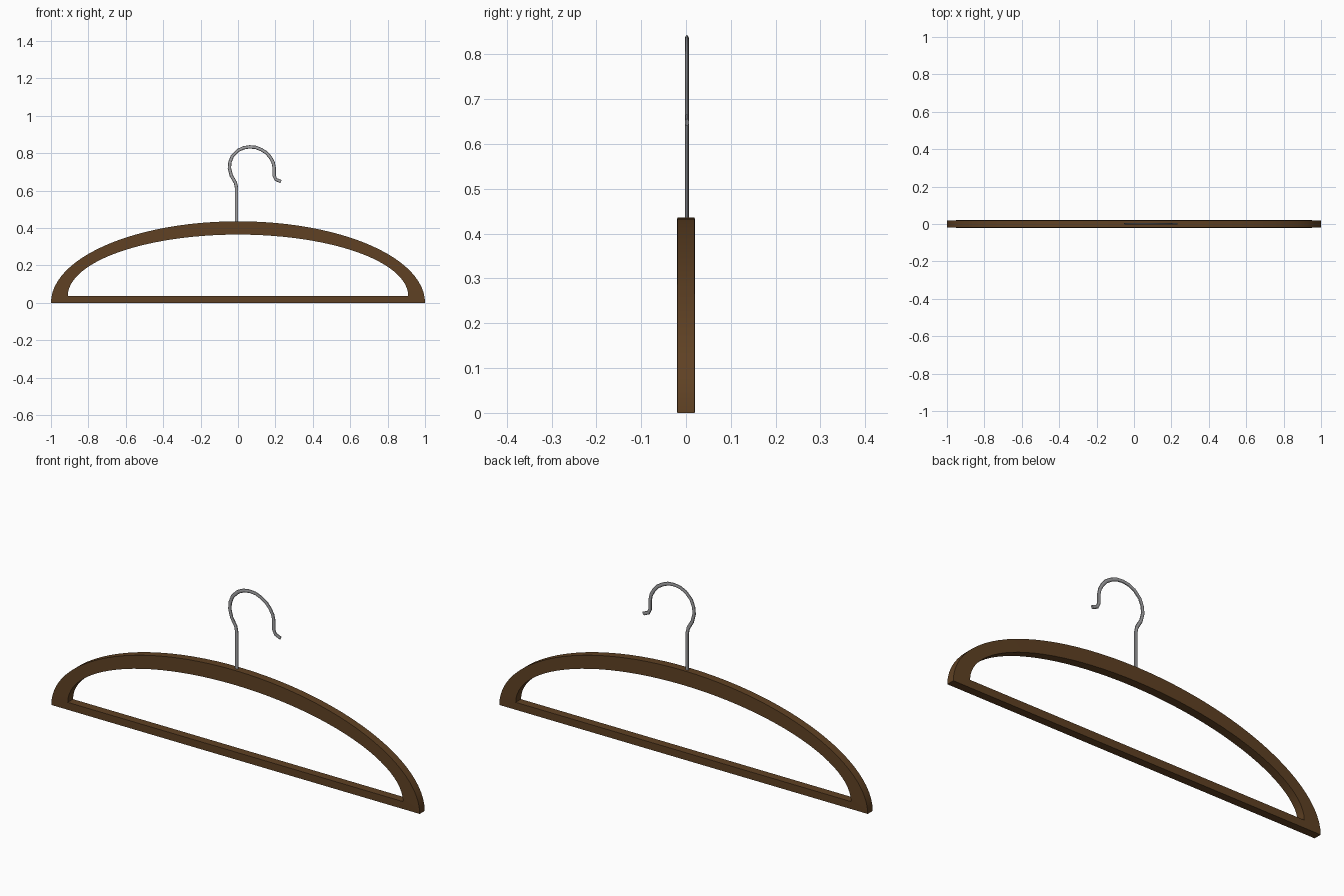
import bpy, bmesh, math
from mathutils import Vector

if "Cube" in bpy.data.objects:
    bpy.data.objects.remove(bpy.data.objects["Cube"])


def material(name, rgb):
    m = bpy.data.materials.new(name)
    m.diffuse_color = (*rgb, 1)
    m.use_nodes = True
    m.node_tree.nodes["Principled BSDF"].inputs["Base Color"].default_value = m.diffuse_color
    return m


def skin(name, rings, closed, mat):
    """Join equal-sized rings of points into a surface, capped when open."""
    bm = bmesh.new()
    vs = [[bm.verts.new(p) for p in ring] for ring in rings]
    n, k = len(vs), len(vs[0])
    for i in range(n if closed else n - 1):
        a, b = vs[i], vs[(i + 1) % n]
        for j in range(k):
            bm.faces.new((a[j], a[(j + 1) % k], b[(j + 1) % k], b[j]))
    if not closed:
        bm.faces.new(vs[0])
        bm.faces.new(vs[-1])
    bmesh.ops.recalc_face_normals(bm, faces=bm.faces[:])
    me = bpy.data.meshes.new(name)
    bm.to_mesh(me)
    bm.free()
    me.materials.append(mat)
    ob = bpy.data.objects.new(name, me)
    bpy.context.collection.objects.link(ob)
    bpy.ops.object.select_all(action='DESELECT')
    ob.select_set(True)
    bpy.context.view_layer.objects.active = ob
    bpy.ops.object.shade_smooth_by_angle(angle=math.radians(30))
    return ob


wood = material("dark_wood", (0.115, 0.053, 0.017))
steel = material("grey_steel", (0.36, 0.36, 0.37))

# Wooden frame: curved shoulder and straight trouser bar in one closed loop
SEG = 48
rings = []
for i in range(SEG + 1):
    t = math.pi * i / SEG
    c, s = math.cos(t), math.sin(t)
    outer = (c, 0.436 * s)
    inner = (0.91 * c, 0.037 + 0.328 * s)
    rings.append([(outer[0], -0.0195, outer[1]), (outer[0], 0.0195, outer[1]),
                  (inner[0], 0.0205, inner[1]), (inner[0], -0.0205, inner[1])])
skin("wooden_frame", rings, True, wood)

# Wire hook: flattened round wire swept along a path in the x-z plane
path = [(-0.008, 0.40), (-0.008, 0.615), (-0.014, 0.643), (-0.036, 0.68),
        (-0.046, 0.72), (-0.043, 0.752), (-0.030, 0.785), (0.0, 0.815),
        (0.03, 0.829), (0.062, 0.834), (0.095, 0.831), (0.125, 0.819),
        (0.152, 0.802), (0.173, 0.778), (0.188, 0.75), (0.193, 0.725),
        (0.193, 0.68), (0.202, 0.66), (0.23, 0.648)]
pts = [Vector((x, 0.002, z)) for x, z in path]
rings = []
for i, p in enumerate(pts):
    d = (pts[min(i + 1, len(pts) - 1)] - pts[max(i - 1, 0)]).normalized()
    side = Vector((d.z, 0, -d.x))
    rings.append([p + side * 0.009 * math.cos(a) + Vector((0, 0.0045 * math.sin(a), 0))
                  for a in (math.tau * j / 10 for j in range(10))])
skin("wire_hook", rings, False, steel)
